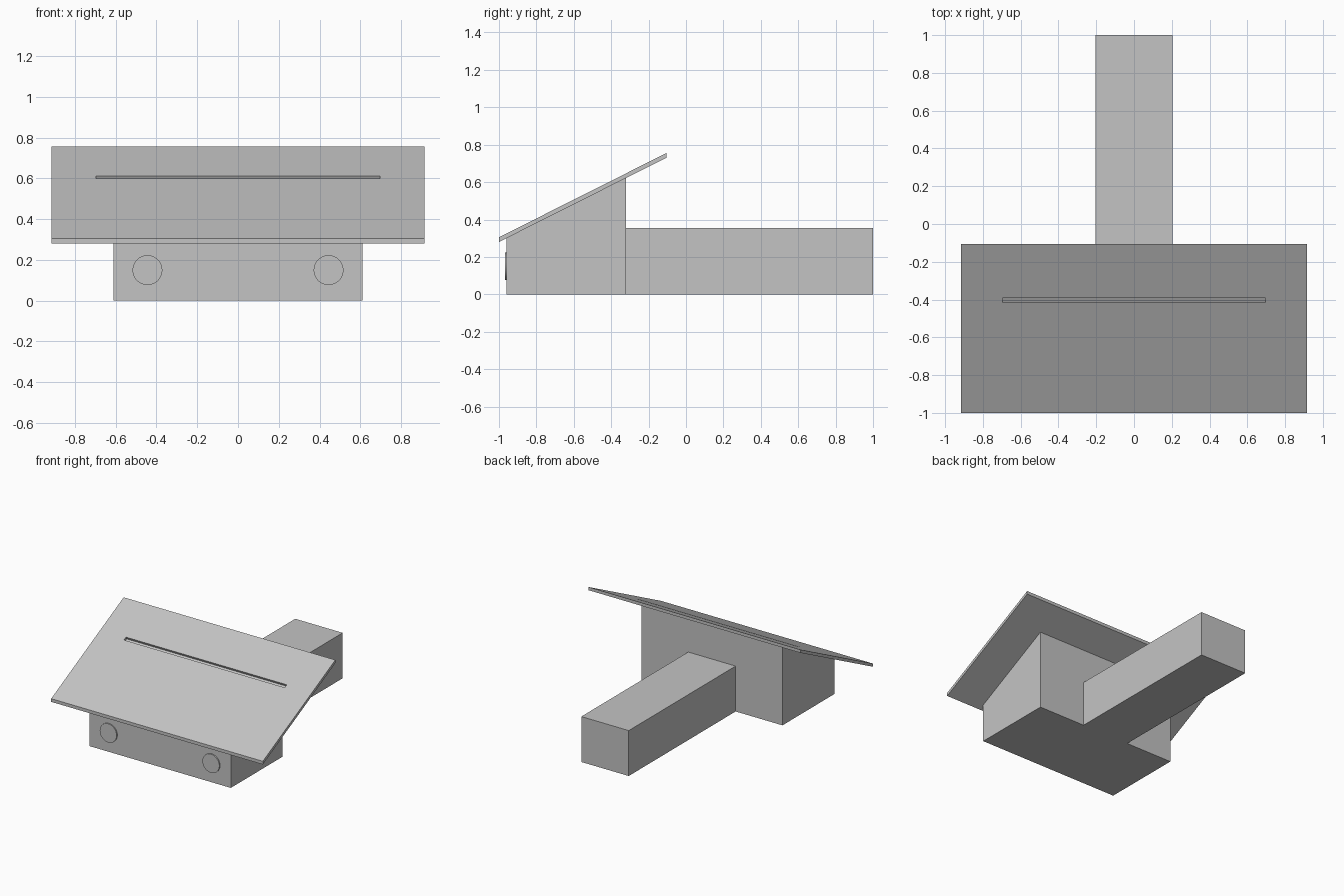
import bpy
import bmesh
import math
from mathutils import Matrix

if "Cube" in bpy.data.objects:
    bpy.data.objects.remove(bpy.data.objects["Cube"])

grey = bpy.data.materials.new("light grey")
grey.diffuse_color = (0.55, 0.55, 0.55, 1)
grey.use_nodes = True
grey.node_tree.nodes["Principled BSDF"].inputs["Base Color"].default_value = grey.diffuse_color


def finish(name, bm):
    bmesh.ops.recalc_face_normals(bm, faces=bm.faces)
    mesh = bpy.data.meshes.new(name)
    bm.to_mesh(mesh)
    bm.free()
    mesh.materials.append(grey)
    obj = bpy.data.objects.new(name, mesh)
    bpy.context.collection.objects.link(obj)
    return obj


def extrude_side_profile(name, profile, half_width):
    """Extrude a (y, z) outline across x, centred on x = 0."""
    bm = bmesh.new()
    face = bm.faces.new([bm.verts.new((-half_width, y, z)) for y, z in profile])
    new = bmesh.ops.extrude_face_region(bm, geom=[face])["geom"]
    verts = [v for v in new if isinstance(v, bmesh.types.BMVert)]
    bmesh.ops.translate(bm, verts=verts, vec=(2 * half_width, 0, 0))
    return finish(name, bm)


# Sloping panel line
Y0, Y1 = -1.0, -0.105
SLOPE = 0.503
ANGLE = math.atan(SLOPE)
LOW, HIGH = 0.28, 0.305


def under(y):
    return LOW + (y - Y0) * SLOPE


def over(y):
    return HIGH + (y - Y0) * SLOPE


# Wedge-shaped body, rear arm and slanted panel
extrude_side_profile("body", [(-0.96, 0), (-0.32, 0), (-0.32, under(-0.32)),
                              (-0.96, under(-0.96))], 0.61)
extrude_side_profile("rear_arm", [(-0.32, 0), (1, 0), (1, 0.355), (-0.32, 0.355)], 0.205)
panel = extrude_side_profile("slanted_panel", [(Y0, LOW), (Y1, under(Y1)),
                                               (Y1, over(Y1)), (Y0, HIGH)], 0.915)

# Long shallow groove cut square to the panel surface
bm = bmesh.new()
bmesh.ops.create_cube(bm, size=1, matrix=Matrix.Translation((0, -0.403, over(-0.403)))
                      @ Matrix.Rotation(ANGLE, 4, 'X')
                      @ Matrix.Diagonal((1.39, 0.028, 0.038, 1)))
cutter = finish("groove_cutter", bm)
cutter.hide_render = True
cutter.hide_viewport = True
groove = panel.modifiers.new("groove", 'BOOLEAN')
groove.operation = 'DIFFERENCE'
groove.solver = 'EXACT'
groove.object = cutter

# Two thin round discs on the front face
for side, x in (("left", -0.444), ("right", 0.444)):
    bm = bmesh.new()
    bmesh.ops.create_cone(bm, cap_ends=True, segments=48, radius1=0.073, radius2=0.073,
                          depth=0.02, matrix=Matrix.Translation((x, -0.959, 0.15))
                          @ Matrix.Rotation(math.pi / 2, 4, 'X'))
    disc = finish("front_disc_" + side, bm)
    bpy.ops.object.select_all(action='DESELECT')
    disc.select_set(True)
    bpy.context.view_layer.objects.active = disc
    bpy.ops.object.shade_smooth_by_angle(angle=math.radians(30))
